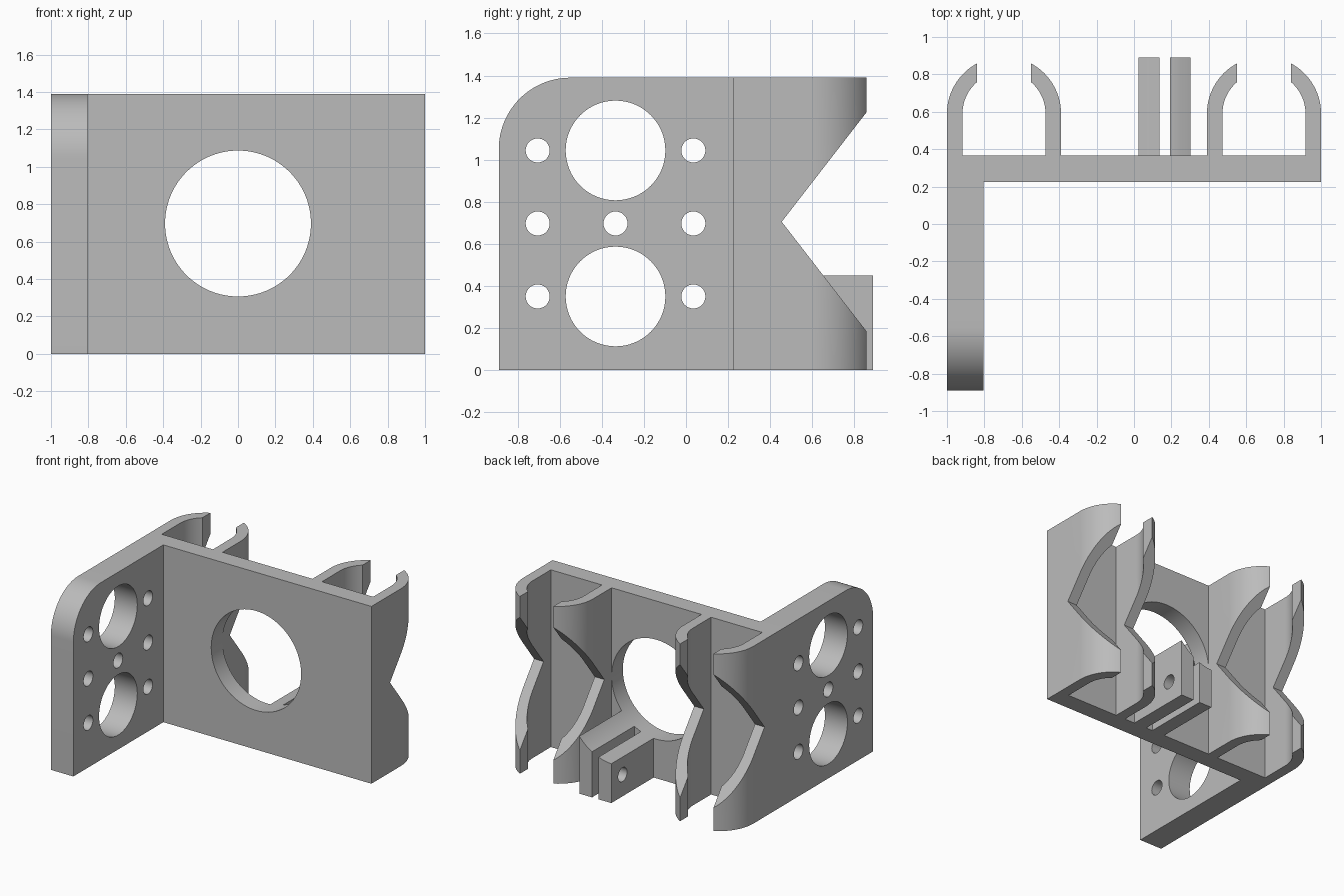
import bpy, bmesh
from math import sin, cos, pi, asin, radians

if "Cube" in bpy.data.objects:
    bpy.data.objects.remove(bpy.data.objects["Cube"], do_unlink=True)

grey = bpy.data.materials.new("plain_grey")
grey.use_nodes = True
grey.diffuse_color = (0.5, 0.5, 0.5, 1)
grey.node_tree.nodes["Principled BSDF"].inputs["Base Color"].default_value = grey.diffuse_color

HEIGHT = 1.39
MID = 0.697          # height of the bore and of the notch tips
BORE = 0.39          # radius of the large bore
PLATE_FRONT, PLATE_BACK = 0.225, 0.365


def arc(cx, cy, r, start, end, steps):
    """Points along a circular arc, both ends included."""
    angles = [start + (end - start) * i / steps for i in range(steps + 1)]
    return [(cx + r * cos(a), cy + r * sin(a)) for a in angles]


def circle(cx, cy, r, steps=64):
    return arc(cx, cy, r, 0, 2 * pi, steps)[:-1]


def prism(name, outline, axis, low, high):
    """Extrude a flat outline along the x, y or z axis."""
    place = {"x": lambda a, b, d: (d, a, b),
             "y": lambda a, b, d: (a, d, b),
             "z": lambda a, b, d: (a, b, d)}[axis]
    bm = bmesh.new()
    face = bm.faces.new([bm.verts.new(place(a, b, low)) for a, b in outline])
    moved = bmesh.ops.extrude_face_region(bm, geom=[face])["geom"]
    verts = [v for v in moved if isinstance(v, bmesh.types.BMVert)]
    bmesh.ops.translate(bm, verts=verts, vec=place(0, 0, high - low))
    bmesh.ops.recalc_face_normals(bm, faces=bm.faces)
    mesh = bpy.data.meshes.new(name)
    bm.to_mesh(mesh)
    bm.free()
    mesh.materials.append(grey)
    obj = bpy.data.objects.new(name, mesh)
    bpy.context.collection.objects.link(obj)
    return obj


def select(obj):
    bpy.ops.object.select_all(action="DESELECT")
    obj.select_set(True)
    bpy.context.view_layer.objects.active = obj


def combine(obj, tool, operation="DIFFERENCE"):
    """Apply a boolean with the tool, then discard the tool."""
    mod = obj.modifiers.new("boolean", "BOOLEAN")
    mod.operation, mod.solver, mod.object = operation, "EXACT", tool
    select(obj)
    bpy.ops.object.modifier_apply(modifier=mod.name)
    bpy.data.objects.remove(tool, do_unlink=True)


def finish(obj):
    select(obj)
    bpy.ops.object.shade_smooth_by_angle(angle=radians(25))


def box_outline(a0, a1, b0, b1):
    return [(a0, b0), (a1, b0), (a1, b1), (a0, b1)]


# L-shaped frame: side plate with a rounded top corner, joined to the back plate
corner = arc(-0.55, HEIGHT - 0.34, 0.34, pi / 2, pi, 24)
side = [(-0.89, 0), (PLATE_BACK, 0), (PLATE_BACK, HEIGHT)] + corner
frame = prism("mounting_frame", side, "x", -1, -0.805)
back = prism("back_plate", box_outline(-1, 1, 0, HEIGHT), "y", PLATE_FRONT, PLATE_BACK)
combine(frame, back, "UNION")

# Holes in the side plate, then the large bore in the back plate
hole_y, dy, dz = -0.335, 0.37, 0.347
holes = [(hole_y, MID + s * dz, 0.237) for s in (-1, 1)]
holes += [(hole_y + s * dy, MID + k * dz, 0.057) for s in (-1, 1) for k in (-1, 0, 1)]
holes.append((hole_y, MID, 0.057))
for y, z, r in holes:
    combine(frame, prism("hole_cutter", circle(y, z, r), "x", -1.1, -0.7))
combine(frame, prism("bore_cutter", circle(0, MID, BORE, 96), "y", 0.1, 0.5))
finish(frame)

# Four curved clip jaws, each with a V notch in its back edge
OUTER, INNER, GAP, ARC_Y = 0.305, 0.222, 0.145, 0.59
jaw = [(OUTER, PLATE_BACK)]
jaw += arc(0, ARC_Y, OUTER, 0, pi / 2 - asin(GAP / OUTER), 20)
jaw += arc(0, ARC_Y, INNER, pi / 2 - asin(GAP / INNER), 0, 20)
jaw.append((INNER, PLATE_BACK))
notch = [(0.455, 0.705), (1.0, 0.705 + 0.704), (1.0, 0.705 - 0.704)]
for clip, centre in (("right", -0.695), ("left", 0.695)):
    for jaw_side, sign in (("right", -1), ("left", 1)):
        outline = [(centre + sign * x, y) for x, y in jaw]
        obj = prism(f"{clip}_clip_{jaw_side}_jaw", outline, "z", 0, HEIGHT)
        combine(obj, prism("notch_cutter", notch, "x", -1.2, 1.2))
        finish(obj)

# Pair of hinge lugs, topped by the bore's curve and pierced for a pin
for name, x0, x1 in (("right_lug", 0.025, 0.135), ("left_lug", 0.192, 0.302)):
    lug = prism(name, box_outline(x0, x1, 0, 0.6), "y", PLATE_BACK, 0.89)
    combine(lug, prism("bore_cutter", circle(0, MID, BORE, 96), "y", 0.1, 1.0))
    # Trim what is left above the bore's curve
    combine(lug, prism("top_cutter", box_outline(0, 0.4, 0.455, 0.7), "y", 0.1, 1.0))
    combine(lug, prism("pin_cutter", circle(0.75, 0.17, 0.055, 32), "x", 0, 0.4))
    finish(lug)
